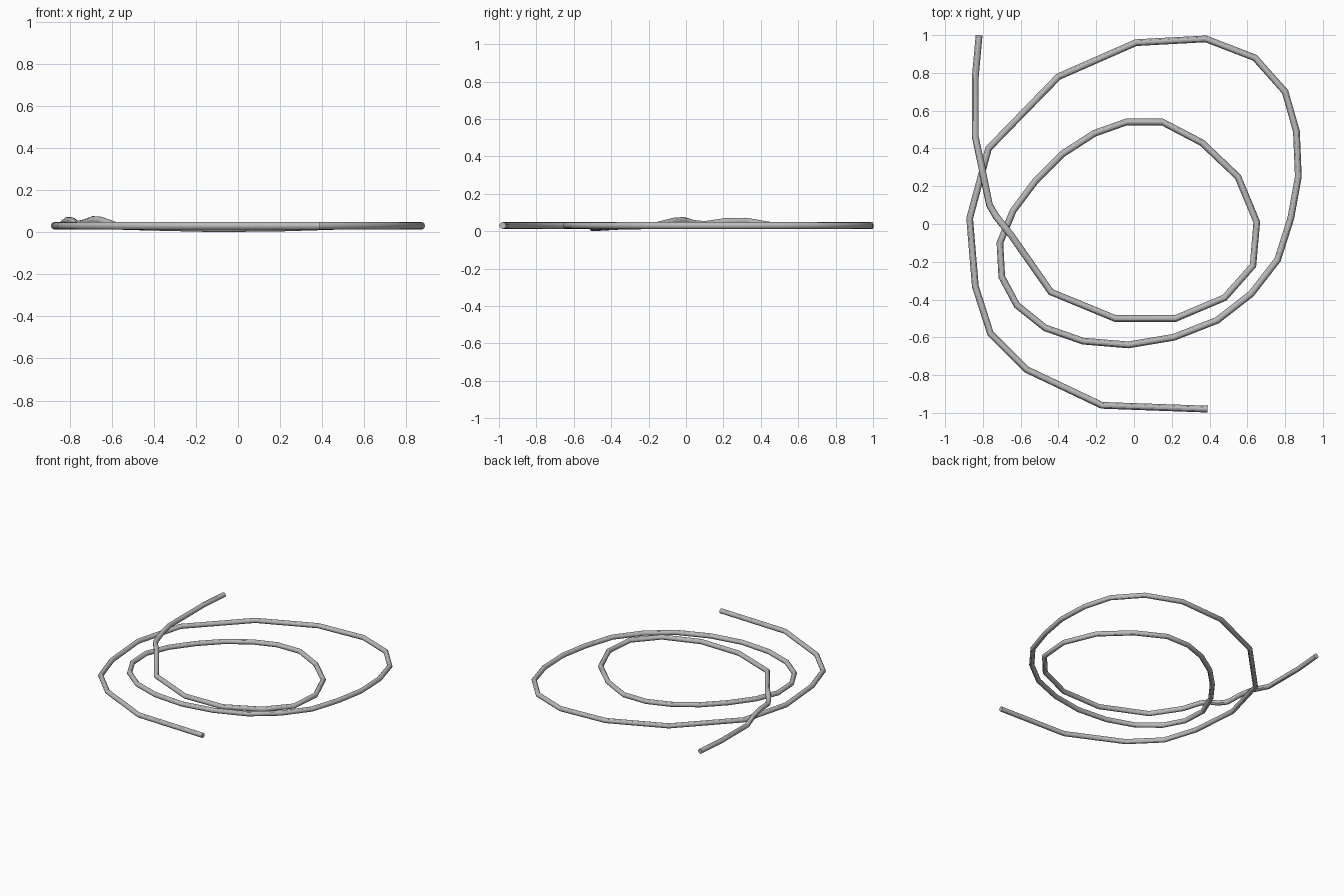
import bpy

cube = bpy.data.objects.get("Cube")
if cube:
    bpy.data.objects.remove(cube, do_unlink=True)

RADIUS = 0.018
REST = 0.03          # height of the tube centre where it lies flat


# Steel grey finish
def make_material(name, colour):
    mat = bpy.data.materials.new(name)
    mat.use_nodes = True
    mat.diffuse_color = colour
    for node in mat.node_tree.nodes:
        if node.type == "BSDF_PRINCIPLED":
            node.inputs["Base Color"].default_value = colour
    return mat


steel = make_material("steel grey", (0.5, 0.5, 0.5, 1))

# Coil path from the outer free end inward, then back out over the coil (x, y)
outer_turn = [
    (.39, -.98), (-.17, -.96), (-.57, -.77), (-.76, -.58), (-.84, -.33),
    (-.87, .03), (-.77, .4), (-.4, .78), (.01, .96), (.38, .98),
    (.64, .88), (.8, .7), (.86, .49), (.87, .25), (.83, .03),
    (.76, -.19), (.62, -.37), (.44, -.51), (.21, -.6),
]
inner_turn = [
    (-.03, -.64), (-.27, -.62), (-.47, -.55), (-.62, -.43), (-.7, -.28),
    (-.71, -.1), (-.64, .07), (-.52, .23), (-.38, .37), (-.21, .48),
    (-.04, .54), (.15, .54), (.36, .43), (.55, .25), (.65, .01),
    (.63, -.22), (.48, -.39),
]
# The last stretch sags, then climbs over each strand it crosses (x, y, z)
crossing_tail = [
    (.22, -.5, .022), (-.1, -.5, .018), (-.44, -.36, .026),
    (-.58, -.16, REST), (-.65, -.06, .055), (-.69, -.01, .058),
    (-.73, .04, .042), (-.765, .1, .036), (-.79, .22, .053),
    (-.81, .32, .054), (-.84, .46, REST), (-.84, .78, REST), (-.82, 1, REST),
]
path = [(x, y, REST) for x, y in outer_turn + inner_turn] + crossing_tail

# Round tube swept along the path
curve = bpy.data.curves.new("coiled_tube", "CURVE")
curve.dimensions = "3D"
curve.twist_mode = "Z_UP"
curve.bevel_depth = RADIUS
curve.bevel_resolution = 4
curve.use_fill_caps = True
spline = curve.splines.new("POLY")
spline.points.add(len(path) - 1)
for point, position in zip(spline.points, path):
    point.co = (*position, 1)

tube = bpy.data.objects.new("coiled_tube", curve)
bpy.context.scene.collection.objects.link(tube)
curve.materials.append(steel)

# Turn the sweep into a mesh and smooth its round side, keeping the ends crisp
bpy.ops.object.select_all(action="DESELECT")
tube.select_set(True)
bpy.context.view_layer.objects.active = tube
bpy.ops.object.convert(target="MESH")
bpy.ops.object.shade_smooth_by_angle()
